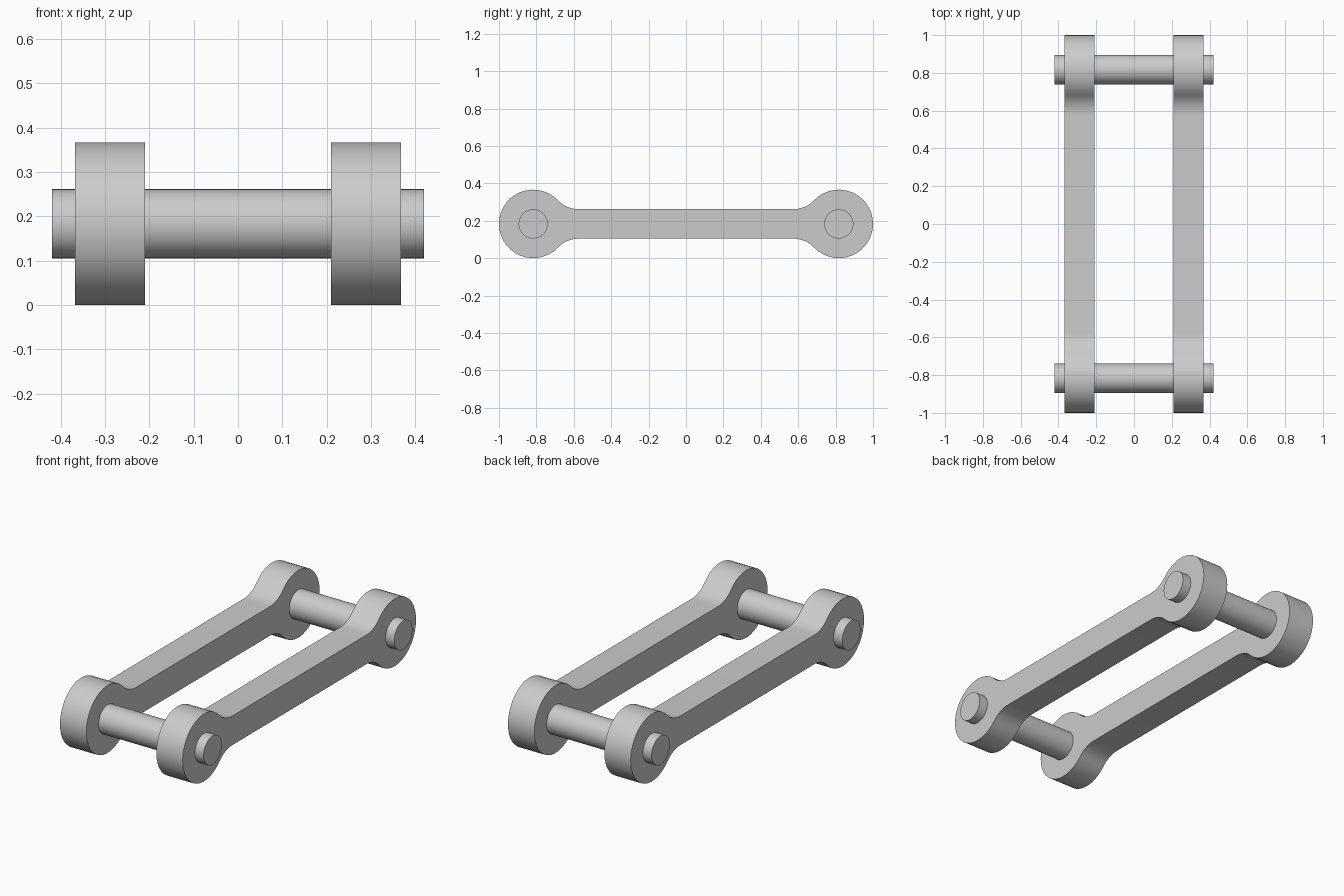
import bpy
import bmesh
from math import acos, cos, pi, sin, sqrt, radians
from mathutils import Matrix

cube = bpy.data.objects.get("Cube")
if cube:
    bpy.data.objects.remove(cube, do_unlink=True)

EYE_R = 0.183      # radius of the round link ends
EYE_Y = 0.817      # distance of the pin axes from the middle
BAR_H = 0.079      # half height of the straight bar
FILLET = 0.15      # radius of the neck fillet
PIN_R = 0.078
PIN_HALF = 0.42
INNER_X, OUTER_X = 0.21, 0.368

steel = bpy.data.materials.new("grey_steel")
steel.use_nodes = True
steel.diffuse_color = (0.6, 0.6, 0.6, 1)
steel.node_tree.nodes["Principled BSDF"].inputs["Base Color"].default_value = (0.6, 0.6, 0.6, 1)


def finish(name, bm):
    """Turn a bmesh into a smooth shaded object with sharp edges kept."""
    bmesh.ops.recalc_face_normals(bm, faces=bm.faces)
    mesh = bpy.data.meshes.new(name)
    bm.to_mesh(mesh)
    bm.free()
    mesh.materials.append(steel)
    obj = bpy.data.objects.new(name, mesh)
    bpy.context.collection.objects.link(obj)
    bpy.ops.object.select_all(action="DESELECT")
    obj.select_set(True)
    bpy.context.view_layer.objects.active = obj
    bpy.ops.object.shade_smooth_by_angle(angle=radians(35))


def arc(cy, cz, r, start, end, steps):
    return [(cy + r * cos(start + (end - start) * i / steps),
             cz + r * sin(start + (end - start) * i / steps))
            for i in range(steps + 1)]


def link_outline():
    """Dog-bone outline: one quarter, mirrored twice."""
    reach = sqrt((EYE_R + FILLET) ** 2 - (BAR_H + FILLET) ** 2)
    neck = acos(-reach / (EYE_R + FILLET))
    quarter = arc(EYE_Y, 0, EYE_R, 0, neck, 14)
    quarter += arc(EYE_Y - reach, BAR_H + FILLET, FILLET, neck - pi, -pi / 2, 8)[1:]
    top = quarter + [(-y, z) for y, z in reversed(quarter)]
    return top + [(y, -z) for y, z in reversed(top[1:-1])]


# Side links
for name, x in (("left_link", INNER_X), ("right_link", -OUTER_X)):
    bm = bmesh.new()
    face = bm.faces.new([bm.verts.new((x, y, z + EYE_R)) for y, z in link_outline()])
    side = bmesh.ops.extrude_face_region(bm, geom=[face], use_keep_orig=True)
    moved = [v for v in side["geom"] if isinstance(v, bmesh.types.BMVert)]
    bmesh.ops.translate(bm, verts=moved, vec=(OUTER_X - INNER_X, 0, 0))
    finish(name, bm)

# Cross pins
for name, y in (("front_pin", -EYE_Y), ("back_pin", EYE_Y)):
    bm = bmesh.new()
    place = Matrix.Translation((0, y, EYE_R)) @ Matrix.Rotation(pi / 2, 4, "Y")
    bmesh.ops.create_cone(bm, cap_ends=True, segments=40, radius1=PIN_R,
                          radius2=PIN_R, depth=2 * PIN_HALF, matrix=place)
    finish(name, bm)
